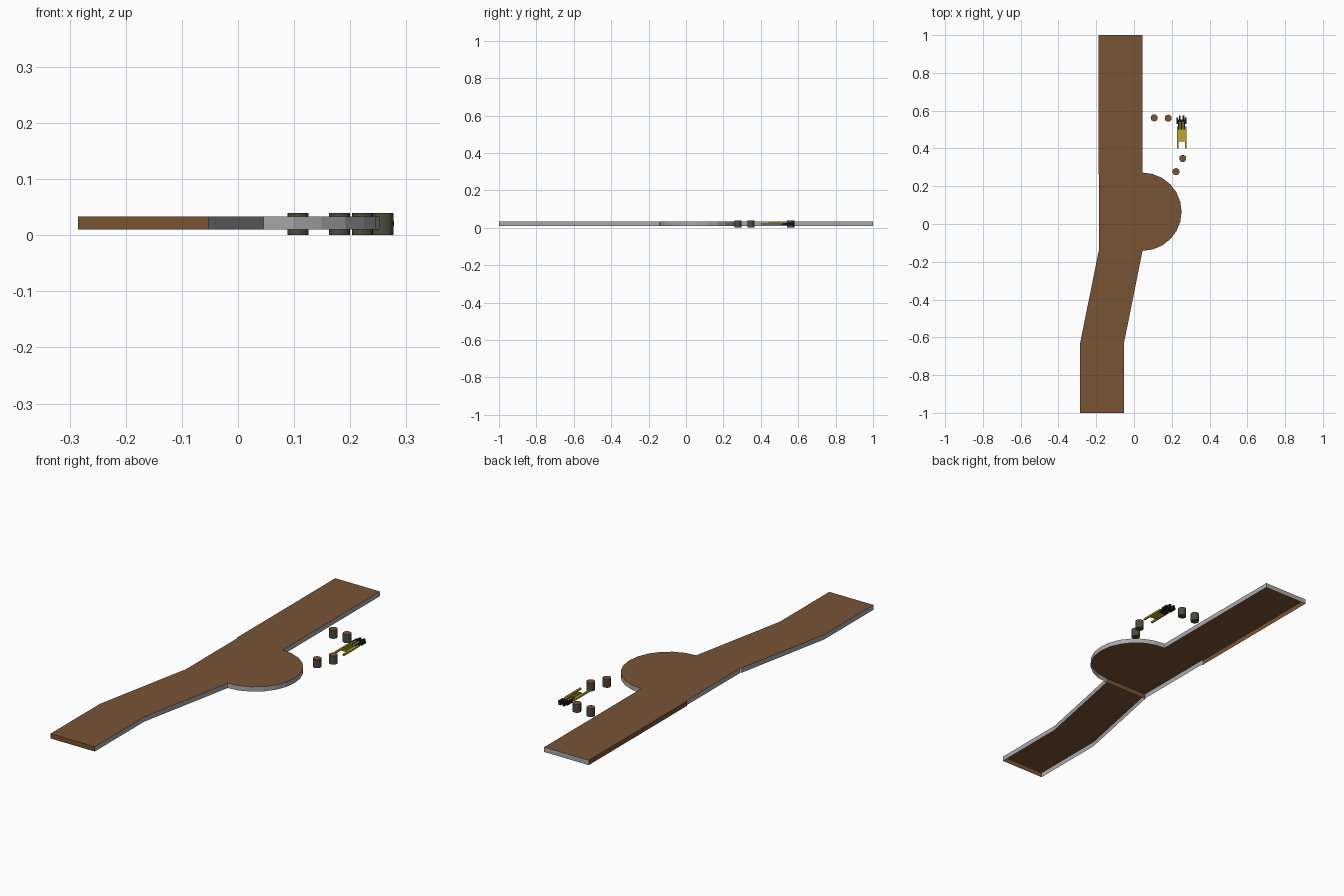
import bpy, bmesh, math

if "Cube" in bpy.data.objects:
    bpy.data.objects.remove(bpy.data.objects["Cube"])


def mat(name, rgb):
    m = bpy.data.materials.new(name)
    m.diffuse_color = (*rgb, 1)
    m.use_nodes = True
    m.node_tree.nodes["Principled BSDF"].inputs["Base Color"].default_value = m.diffuse_color
    return m


EARTH = mat("earth_brown", (0.19, 0.088, 0.036))
STONE = mat("stone_grey", (0.40, 0.40, 0.40))
BARK = mat("dark_bark", (0.075, 0.068, 0.05))
YELLOW = mat("yellow_wood", (0.50, 0.38, 0.03))
BLACK = mat("black", (0.012, 0.012, 0.012))


def finish(bm, name, mats):
    me = bpy.data.meshes.new(name)
    bm.to_mesh(me)
    bm.free()
    for m in mats:
        me.materials.append(m)
    ob = bpy.data.objects.new(name, me)
    bpy.context.collection.objects.link(ob)
    return ob


def slab(name, pts, open_edges=(), brown_edges=(), z0=0.01, z1=0.033):
    """Bottomless road slab: brown top sheet with grey or brown side skirts."""
    bm = bmesh.new()
    top = [bm.verts.new((x, y, z1)) for x, y in pts]
    low = [bm.verts.new((x, y, z0)) for x, y in pts]
    bm.faces.new(top)
    n = len(pts)
    for i in range(n):
        if i in open_edges:
            continue
        j = (i + 1) % n
        f = bm.faces.new((low[i], low[j], top[j], top[i]))
        f.material_index = 0 if i in brown_edges else 1
    bm.verts.ensure_lookup_table()
    for v in [v for v in bm.verts if not v.link_faces]:
        bm.verts.remove(v)
    return finish(bm, name, [EARTH, STONE])


# road, in three pieces, counter-clockwise outlines
slab("road_front", [(-0.285, -1), (-0.053, -1), (-0.053, -0.63), (0.045, -0.142),
                    (-0.187, -0.142), (-0.285, -0.63)], open_edges=(3,), brown_edges=(0,))
N = 12
arc = [(0.045 + 0.207 * math.cos(a), 0.065 + 0.207 * math.sin(a))
       for a in (-math.pi / 2 + math.pi * i / N for i in range(N + 1))]
slab("road_bulge", [(-0.184, -0.142)] + arc + [(-0.184, 0.272)],
     open_edges=(N + 1,), brown_edges=(0,))
slab("road_back", [(-0.189, 0.262), (0.045, 0.272), (0.045, 1), (-0.189, 1)],
     open_edges=(0,), brown_edges=(3,))

# stumps with brown tops
for k, (x, y) in enumerate([(0.107, 0.562), (0.181, 0.56), (0.258, 0.347), (0.222, 0.277)]):
    bm = bmesh.new()
    bmesh.ops.create_cone(bm, cap_ends=True, segments=16, radius1=0.0187,
                          radius2=0.0187, depth=0.04)
    bm.normal_update()
    for f in bm.faces:
        f.material_index = 0 if f.normal.z > 0.5 else 1
    ob = finish(bm, f"stump_{k + 1}", [EARTH, BARK])
    ob.location = (x, y, 0.02)


def box(name, m, x0, x1, y0, y1, z0, z1):
    bm = bmesh.new()
    bmesh.ops.create_cube(bm, size=1)
    for v in bm.verts:
        v.co = (x1 if v.co.x > 0 else x0, y1 if v.co.y > 0 else y0, z1 if v.co.z > 0 else z0)
    return finish(bm, name, [m])


# small yellow cart frame with black machinery, mirrored about its centre line
CX = 0.252
box("cart_deck", YELLOW, CX - 0.02, CX + 0.02, 0.437, 0.50, 0.018, 0.023)
box("cart_body", BLACK, CX - 0.018, CX + 0.018, 0.50, 0.553, 0.015, 0.026)
for s, side in ((-1, "left"), (1, "right")):
    def strut(name, m, a, w, *rest):
        box(f"{name}_{side}", m, CX + s * a - w, CX + s * a + w, *rest)
    strut("cart_rail", YELLOW, 0.0215, 0.004, 0.40, 0.515, 0.017, 0.025)
    strut("cart_slat", YELLOW, 0.008, 0.003, 0.44, 0.54, 0.022, 0.028)
    strut("cart_arm", BLACK, 0.022, 0.004, 0.53, 0.565, 0.016, 0.025)
    strut("cart_prong", BLACK, 0.010, 0.0045, 0.545, 0.575, 0.012, 0.029)
